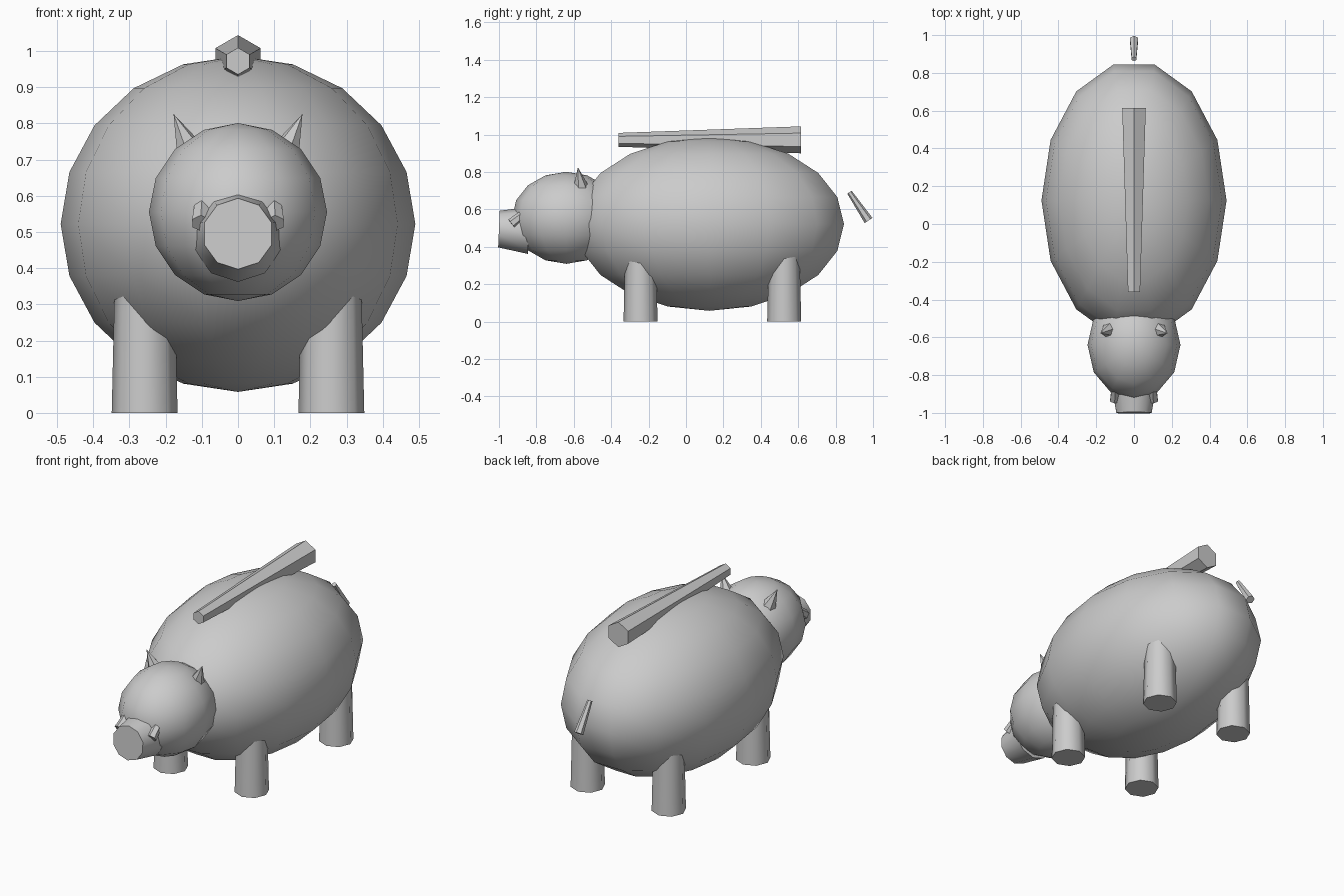
import bpy, bmesh, math
from mathutils import Matrix, Vector

if "Cube" in bpy.data.objects:
    bpy.data.objects.remove(bpy.data.objects["Cube"])


def finish(name, bm, angle=50):
    me = bpy.data.meshes.new(name)
    bmesh.ops.recalc_face_normals(bm, faces=bm.faces)
    bm.to_mesh(me)
    bm.free()
    ob = bpy.data.objects.new(name, me)
    bpy.context.collection.objects.link(ob)
    bpy.ops.object.select_all(action='DESELECT')
    ob.select_set(True)
    bpy.context.view_layer.objects.active = ob
    bpy.ops.object.shade_smooth_by_angle(angle=math.radians(angle))
    return ob


def ellipsoid(name, centre, radii, segments, rings):
    bm = bmesh.new()
    bmesh.ops.create_uvsphere(bm, u_segments=segments, v_segments=rings, radius=1)
    # a vertex column lies on the x axis
    m = Matrix.Translation(centre) @ Matrix.Diagonal((*radii, 1)) @ Matrix.Rotation(math.pi / 2, 4, 'Z')
    bmesh.ops.transform(bm, matrix=m, verts=bm.verts)
    return finish(name, bm)


def taper(name, start, end, r1, r2, sides, angle=50):
    """Tapered prism from start to end, one corner turned towards up (or front)."""
    a, b = Vector(start), Vector(end)
    w = (b - a).normalized()
    up = Vector((0, 0, 1)) if abs(w.z) < 0.95 else Vector((0, 1, 0))
    u = (up - w * up.dot(w)).normalized()
    v = w.cross(u)
    bm = bmesh.new()

    def ring(c, r):
        if r == 0:
            return [bm.verts.new(c)]
        return [bm.verts.new(c + r * (u * math.cos(t) + v * math.sin(t)))
                for t in (2 * math.pi * i / sides for i in range(sides))]

    lo, hi = ring(a, r1), ring(b, r2)
    bm.faces.new(lo)
    for i in range(sides):
        j = (i + 1) % sides
        if len(hi) == 1:
            bm.faces.new((lo[i], lo[j], hi[0]))
        else:
            bm.faces.new((lo[i], lo[j], hi[j], hi[i]))
    if len(hi) > 1:
        bm.faces.new(hi)
    return finish(name, bm, angle)


# body and head
ellipsoid("body", (0, 0.125, 0.522), (0.49, 0.738, 0.464), 14, 10)
ellipsoid("head", (0, -0.64, 0.555), (0.246, 0.29, 0.246), 12, 8)

# snout
taper("snout", (0, -0.84, 0.488), (0, -1.0, 0.495), 0.126, 0.098, 10)

for side, s in (("left", 1), ("right", -1)):
    # legs
    for end, y in (("front", -0.243), ("back", 0.525)):
        taper(f"{end}_{side}_leg", (s * 0.258, y, 0), (s * 0.258, y, 0.35), 0.091, 0.083, 8)
    # ears
    taper(f"{side}_ear", (s * 0.122, -0.56, 0.70), (s * 0.178, -0.578, 0.826), 0.05, 0, 6)
    # small studs beside the snout
    taper(f"{side}_snout_stud", (s * 0.098, -0.854, 0.586), (s * 0.102, -0.933, 0.524), 0.022, 0.028, 6)

# bar along the back
taper("back_bar", (0, -0.36, 0.972), (0, 0.615, 0.972), 0.037, 0.072, 6)

# tail
taper("tail", (0, 0.874, 0.692), (0, 0.976, 0.541), 0.014, 0.025, 6)
